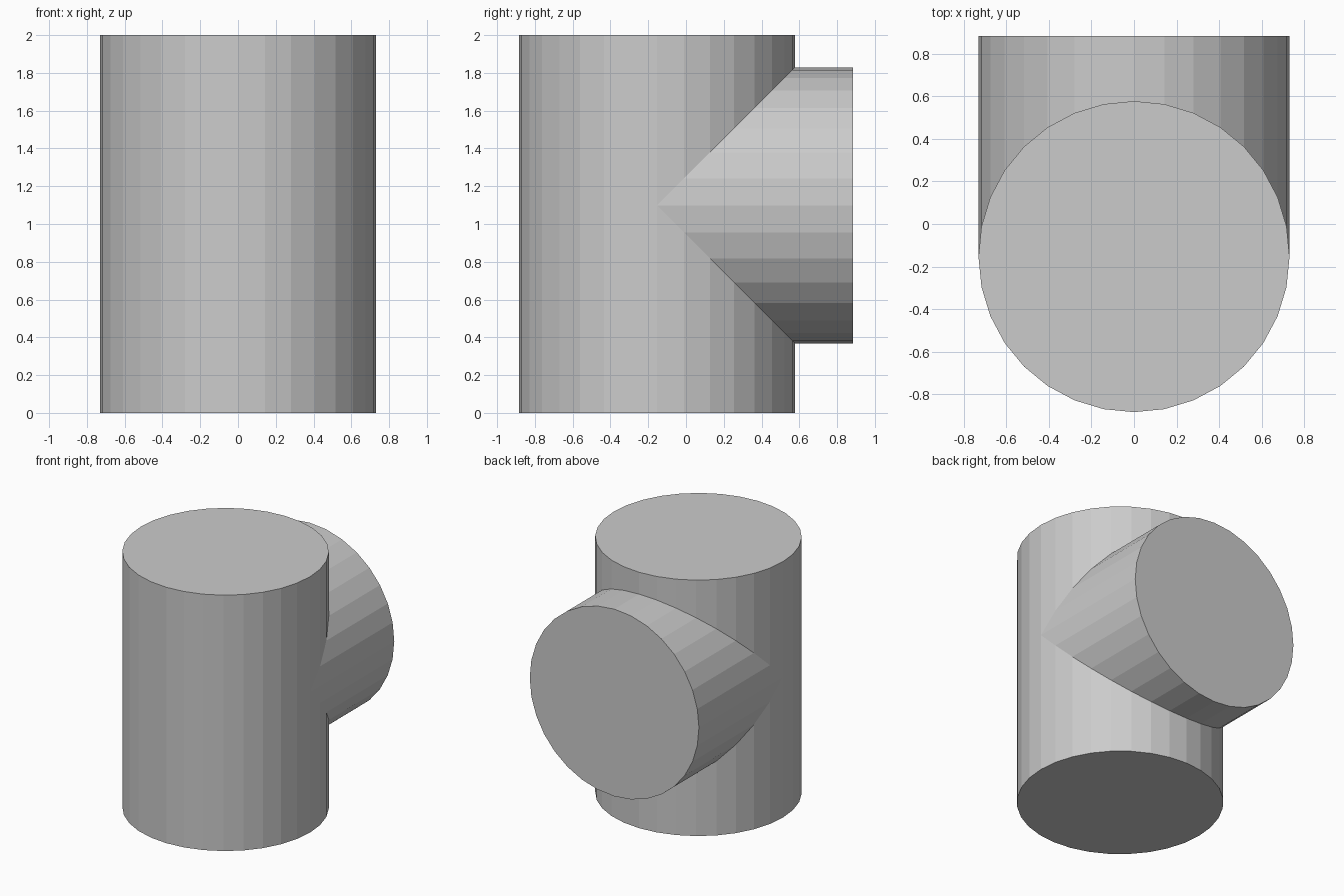
import bpy, bmesh
from math import sin, cos, pi

if "Cube" in bpy.data.objects:
    bpy.data.objects.remove(bpy.data.objects["Cube"])

R, N = 0.7315, 32            # pipe radius and number of sides
YC, ZC = -0.1535, 1.098      # main axis y, branch axis z
TOP, END = 2.0, 0.885        # top of main pipe, outer end of branch

bm = bmesh.new()
ring = [(R * cos(2 * pi * i / N), R * sin(2 * pi * i / N)) for i in range(N)]


def vert(x, y, z):
    return bm.verts.new((x, y, z))


# Vertex rings: pipe ends, branch end, and the 45 degree mitre seam
bottom = [vert(x, YC + s, 0) for x, s in ring]
top = [vert(x, YC + s, TOP) for x, s in ring]
end = [vert(x, END, ZC + s) for x, s in ring]
seam = [vert(x, YC + abs(s), ZC + s) for x, s in ring]

for i in range(N):
    j = (i + 1) % N
    # Branch wall
    bm.faces.new((seam[i], seam[j], end[j], end[i]))
    if i < N // 2:
        # Back of main pipe, open between lower and upper seam
        lo_i, lo_j = seam[-i % N], seam[-j % N]
        bm.faces.new((bottom[i], bottom[j], lo_j, lo_i))
        bm.faces.new((seam[i], seam[j], top[j], top[i]))
    else:
        # Front of main pipe, with the seam corners shared at the sides
        face = [bottom[i], bottom[j], top[j], top[i]]
        if i == N // 2:
            face.append(seam[i])
        if j == 0:
            face.insert(2, seam[0])
        bm.faces.new(face)

# End caps
for loop in (bottom, top, end):
    bm.faces.new(loop)

bmesh.ops.recalc_face_normals(bm, faces=bm.faces)
mesh = bpy.data.meshes.new("pipe_tee")
bm.to_mesh(mesh)
bm.free()
bpy.context.collection.objects.link(bpy.data.objects.new("pipe_tee", mesh))
